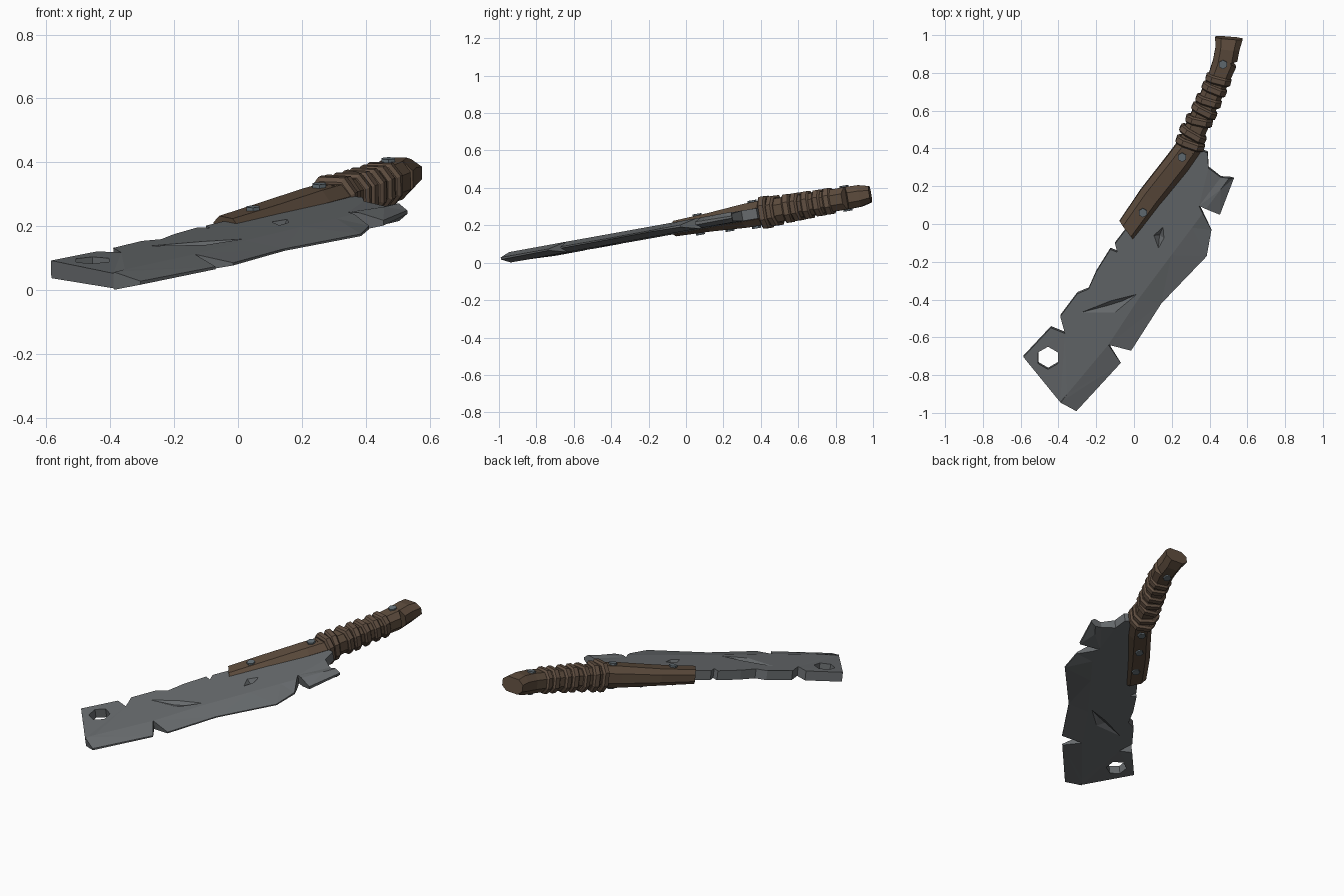
import bpy, bmesh, math
from mathutils import Vector, Matrix

if "Cube" in bpy.data.objects:
    bpy.data.objects.remove(bpy.data.objects["Cube"])

# The knife is drawn flat, then leaned so that the handle rises
EX, EY = Vector((1, 0, .02)), Vector((0, 1, .166))
N = EX.cross(EY).normalized()
LEAN = Matrix((EX, EY, N)).transposed().to_4x4()
LEAN.translation = (0, 0, .193)


def material(name, rgb):
    m = bpy.data.materials.new(name)
    m.diffuse_color = (*rgb, 1)
    m.use_nodes = True
    m.node_tree.nodes["Principled BSDF"].inputs["Base Color"].default_value = m.diffuse_color
    return m


STEEL = material("dull steel", (.135, .145, .152))
WOOD = material("dark wood", (.108, .071, .046))
LEATHER = material("leather", (.118, .078, .053))
RIVET = material("rivet metal", (.13, .16, .18))


def finish(name, bm, mat):
    bmesh.ops.recalc_face_normals(bm, faces=bm.faces)
    me = bpy.data.meshes.new(name)
    bm.to_mesh(me)
    bm.free()
    me.materials.append(mat)
    ob = bpy.data.objects.new(name, me)
    bpy.context.collection.objects.link(ob)
    return ob


def hull(name, points, mat):
    bm = bmesh.new()
    for p in points:
        bm.verts.new(p)
    bmesh.ops.convex_hull(bm, input=bm.verts)
    return finish(name, bm, mat)


def prism(name, outline, lo, hi, mat):
    return hull(name, [(x, y, z) for x, y in outline for z in (lo, hi)], mat)


def cut(ob, cutter):
    mod = ob.modifiers.new("cut", 'BOOLEAN')
    mod.operation, mod.solver, mod.object = 'DIFFERENCE', 'EXACT', cutter
    bpy.context.view_layer.objects.active = ob
    bpy.ops.object.modifier_apply(modifier=mod.name)
    bpy.data.objects.remove(cutter)


def ngon(cx, cy, r, n=6):
    return [(cx + r * math.sin(i * math.tau / n), cy + r * math.cos(i * math.tau / n))
            for i in range(n)]


def sweep(name, sections, mat):
    """Chamfered eight-sided tube; section = x, y, heading, half width, half thickness."""
    bm = bmesh.new()
    loops = []
    for x, y, a, w, t in sections:
        side = Vector((math.cos(a), math.sin(a), 0))
        loops.append([bm.verts.new(Vector((x, y, 0)) + side * u * w + Vector((0, 0, v * t)))
                      for u, v in ((1, .45), (.55, 1), (-.55, 1), (-1, .45),
                                   (-1, -.45), (-.55, -1), (.55, -1), (1, -.45))])
    for a, b in zip(loops, loops[1:]):
        for i in range(8):
            j = (i + 1) % 8
            bm.faces.new((a[i], a[j], b[j], b[i]))
    bm.faces.new(loops[0])
    bm.faces.new(loops[-1])
    return finish(name, bm, mat)


# Blade: chipped outline with relative thickness at each corner
T = .028
outline = [(-.585, -.70, 1), (-.39, -.94, .85), (-.305, -.99, .2), (-.07, -.735, .15),
           (-.135, -.635, 1), (-.015, -.67, .15), (.145, -.42, .12), (.385, -.17, .12),
           (.41, -.03, .2), (.345, .10, 1), (.455, .05, .3), (.53, .245, .2),
           (.46, .25, .7), (.395, .30, 1), (.39, .38, 1), (.32, .41, 1), (.22, .34, 1),
           (.0, .03, 1), (-.1, -.10, 1), (-.088, -.145, 1), (-.125, -.13, 1),
           (-.20, -.25, 1), (-.24, -.34, 1), (-.30, -.365, 1), (-.39, -.485, 1),
           (-.365, -.575, 1), (-.44, -.545, 1)]
bm = bmesh.new()
base = bm.faces.new([bm.verts.new((x, y, -1)) for x, y, _ in outline])
ext = bmesh.ops.extrude_face_region(bm, geom=[base], use_keep_orig=True)
for v in ext["geom"]:
    if isinstance(v, bmesh.types.BMVert):
        v.co.z = 1
bmesh.ops.triangulate(bm, faces=[f for f in bm.faces if len(f.verts) > 4])
# Crease where the bevel of the cutting edge starts
side = Vector((.8, -.6, 0))
start = Vector((-.305, -.99, 0)) - side * .095
bmesh.ops.bisect_plane(bm, geom=bm.verts[:] + bm.edges[:] + bm.faces[:],
                       plane_co=start, plane_no=side)
for v in bm.verts:
    near = min(outline, key=lambda p: (p[0] - v.co.x) ** 2 + (p[1] - v.co.y) ** 2)
    hit = math.hypot(near[0] - v.co.x, near[1] - v.co.y) < 1e-3
    v.co.z *= T * (near[2] if hit else 1)
bmesh.ops.triangulate(bm, faces=bm.faces[:])
blade = finish("blade", bm, STEEL)

# Hanging hole and battle gouges
cut(blade, prism("hole_cutter", ngon(-.455, -.705, .06), -.1, .1, STEEL))
gouge = [(-.285, -.465), (-.12, -.40), (.02, -.365), (-.10, -.465)]
for s in (1, -1):
    cut(blade, hull("gouge_cutter", [(x, y, s * h) for x, y in gouge for h in (.029, .05)]
                    + [(-.14, -.43, s * .012), (-.06, -.405, s * .012)], STEEL))
dent = [(.105, -.055), (.155, -.01), (.16, -.07), (.13, -.125)]
cut(blade, hull("dent_cutter", [(x, y, h) for x, y in dent for h in (.029, .05)]
                + [(.135, -.06, -.005)], STEEL))

# Handle: straight lower scale, then a curved grip flaring at the butt
lower = sweep("handle_scale", [(-.037, -.033, -.95 + .03, .064, .042),
                               (.09, .145, -.66, .066, .05),
                               (.235, .33, -.6, .066, .064),
                               (.30, .42, -.52, .064, .066)], WOOD)
grip = sweep("grip", [(.28, .39, -.52, .06, .066), (.325, .50, -.46, .058, .064),
                      (.38, .62, -.42, .056, .06), (.44, .75, -.36, .057, .058),
                      (.48, .85, -.22, .064, .06), (.495, .93, -.1, .064, .058),
                      (.503, .985, -.08, .073, .044)], WOOD)
cut(grip, prism("notch_cutter", [(.51, .858), (.62, .875), (.60, .785)], -.2, .2, WOOD))

# Leather wraps: pairs of slanted rings around the grip
wraps = [(.298, .428, -.34, .078, .086), (.312, .478, -.52, .076, .080),
         (.345, .548, -.22, .072, .076), (.372, .600, -.46, .070, .074),
         (.395, .652, -.30, .069, .073), (.425, .715, -.38, .067, .070),
         (.447, .765, -.25, .068, .070)]
for i, (x, y, a, w, t) in enumerate(wraps):
    ahead = Vector((-math.sin(a), math.cos(a)))
    rows = [(-.022, .85), (-.013, 1), (.013, 1), (.022, .85)]
    sweep(f"wrap_{i + 1}", [(x + ahead.x * d, y + ahead.y * d, a, w * k, t * k)
                            for d, k in rows], LEATHER)

# Rivets pass through the handle and show on both faces
for i, (x, y, h) in enumerate([(.048, .068, .057), (.155, .225, .05), (.256, .365, .076),
                               (.472, .855, .069)]):
    top = h if i != 1 else 0
    low = h if i != 1 else .066
    prism(f"rivet_{i + 1}", ngon(x, y, .024), -low, top, RIVET)

# Lean every part into place
for ob in bpy.context.scene.objects:
    ob.data.transform(LEAN)
    ob.data.update()
